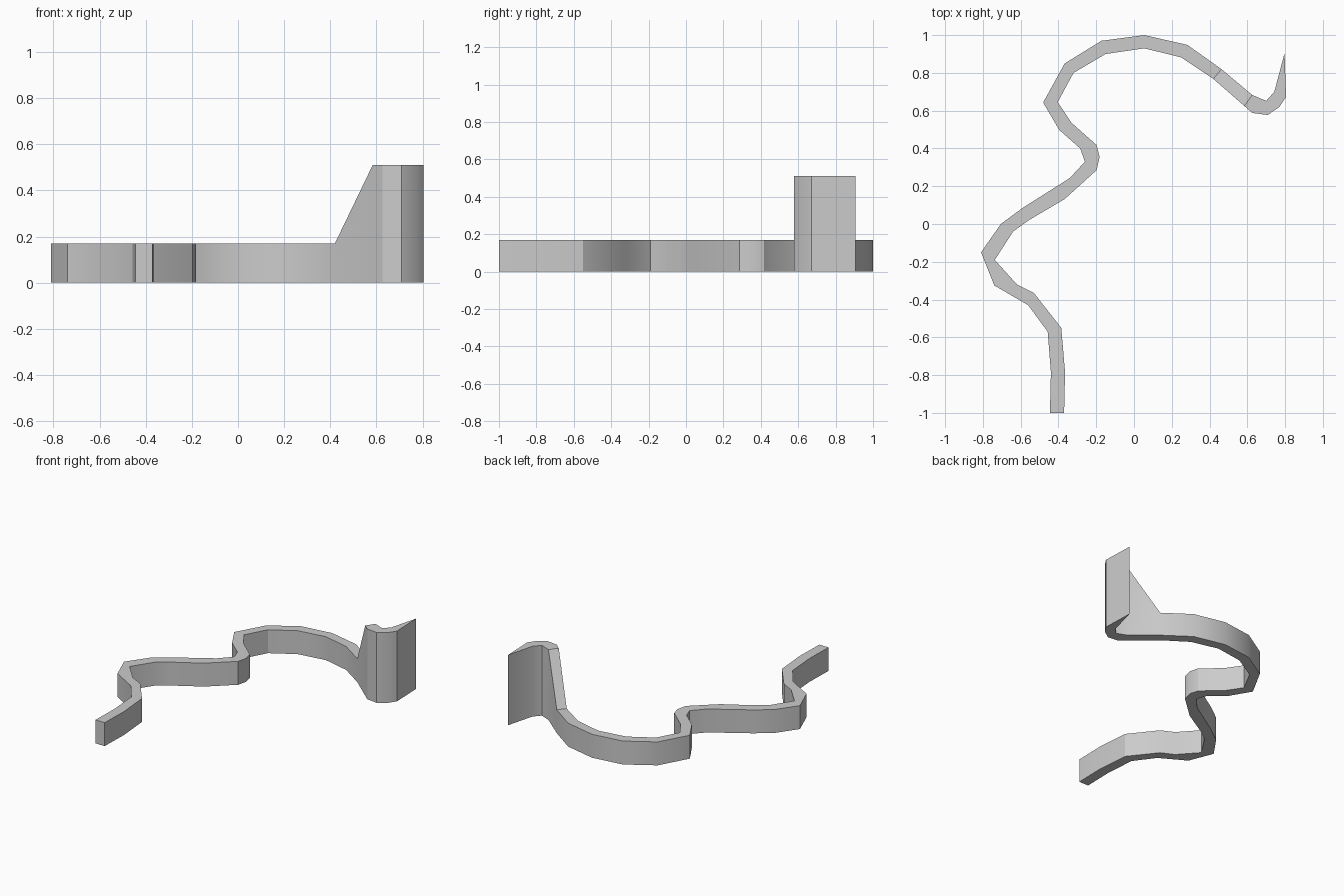
import bpy, bmesh, math

LOW, HIGH = 0.17, 0.51

# Plan of the winding wall: (left x, left y, right x, right y) at each bend
low_run = [
    (-0.445, -1.00, -0.37, -1.00), (-0.44, -0.785, -0.365, -0.785),
    (-0.457, -0.57, -0.385, -0.55), (-0.56, -0.43, -0.53, -0.365),
    (-0.74, -0.325, -0.62, -0.32), (-0.81, -0.15, -0.737, -0.19),
    (-0.705, 0.00, -0.64, -0.04), (-0.59, 0.085, -0.557, 0.02),
    (-0.34, 0.243, -0.367, 0.132), (-0.26, 0.33, -0.198, 0.285),
    (-0.26, 0.33, -0.182, 0.355), (-0.285, 0.40, -0.198, 0.418),
    (-0.396, 0.498, -0.33, 0.535), (-0.481, 0.643, -0.404, 0.645),
    (-0.367, 0.85, -0.32, 0.80), (-0.172, 0.97, -0.15, 0.90),
    (0.055, 1.00, 0.055, 0.93), (0.283, 0.948, 0.25, 0.882),
    (0.463, 0.82, 0.42, 0.768),
]
# Raised hooked end, tapering to a point
high_run = [
    (0.626, 0.683, 0.584, 0.625), (0.70, 0.652, 0.626, 0.588),
    (0.70, 0.652, 0.708, 0.577), (0.743, 0.70, 0.77, 0.62),
    (0.743, 0.70, 0.805, 0.672), (0.797, 0.905, 0.797, 0.905),
]
# Some bends swap the inner side, so points are only paired across the wall
stations = [(p, LOW) for p in low_run] + [(p, HIGH) for p in high_run]


def loft_wall(name, stations):
    """Sweep an upright rectangular section through the stations."""
    bm = bmesh.new()
    rings = []
    for (lx, ly, rx, ry), h in stations:
        rings.append([bm.verts.new(c) for c in
                      ((lx, ly, 0), (rx, ry, 0), (rx, ry, h), (lx, ly, h))])
    for a, b in zip(rings, rings[1:]):
        for i in range(4):
            j = (i + 1) % 4
            bm.faces.new((a[i], a[j], b[j], b[i]))
    bm.faces.new(rings[0])
    # Collapse shared bend points and the pointed tip
    bmesh.ops.remove_doubles(bm, verts=bm.verts, dist=0.0005)
    bmesh.ops.recalc_face_normals(bm, faces=bm.faces)
    mesh = bpy.data.meshes.new(name)
    bm.to_mesh(mesh)
    bm.free()
    obj = bpy.data.objects.new(name, mesh)
    bpy.context.collection.objects.link(obj)
    return obj


wall = loft_wall("winding_wall", stations)
bpy.context.view_layer.objects.active = wall
wall.select_set(True)
bpy.ops.object.shade_smooth_by_angle(angle=math.radians(30))
